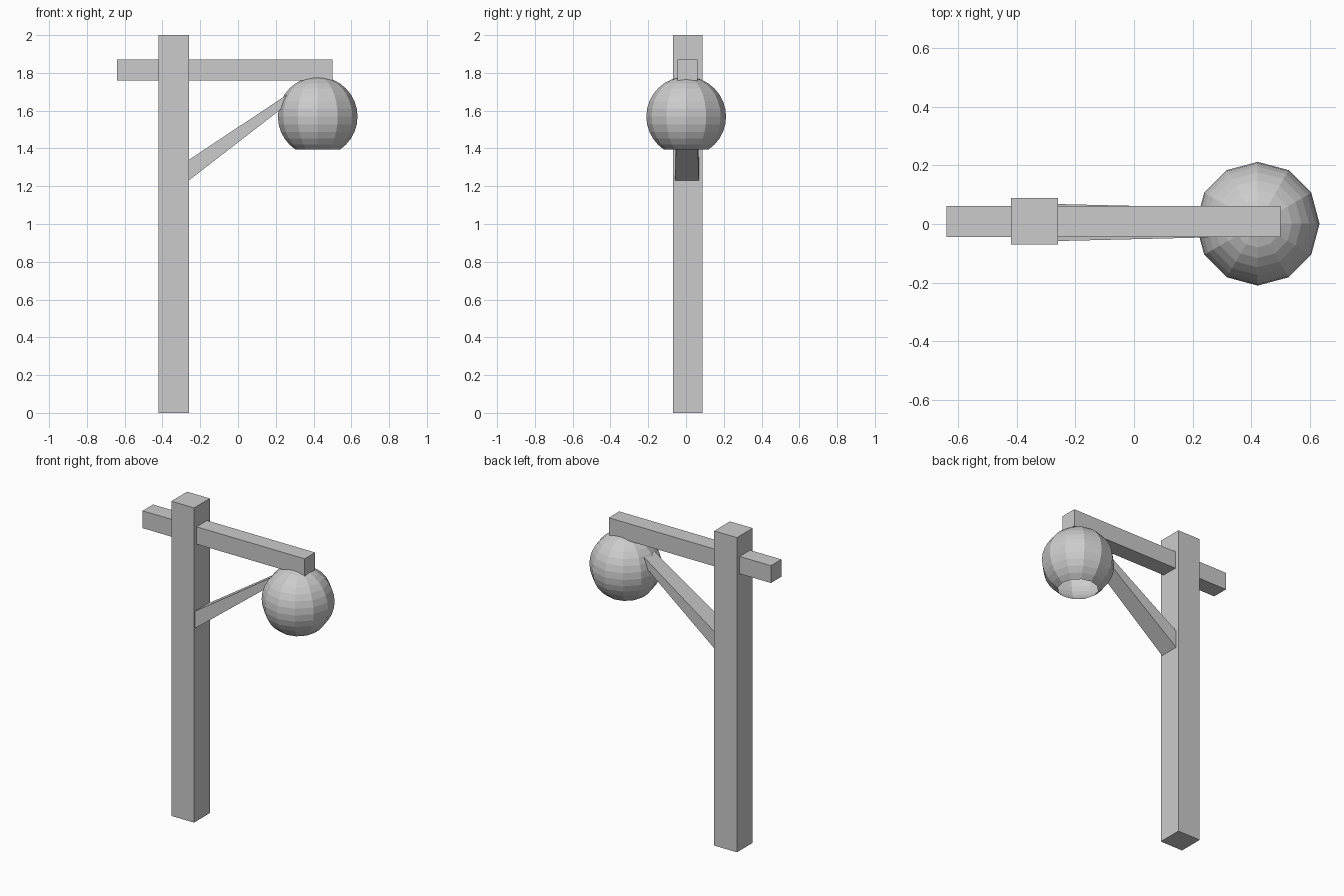
import bpy, bmesh

if "Cube" in bpy.data.objects:
    bpy.data.objects.remove(bpy.data.objects["Cube"])


def finish(name, bm):
    me = bpy.data.meshes.new(name)
    bm.to_mesh(me)
    bm.free()
    ob = bpy.data.objects.new(name, me)
    bpy.context.collection.objects.link(ob)
    return ob


def beam(name, x0, x1, start, end):
    """Beam along x; start and end are (y0, y1, z0, z1) sections."""
    bm = bmesh.new()
    rings = []
    for x, (y0, y1, z0, z1) in ((x0, start), (x1, end)):
        rings.append([bm.verts.new((x, y, z))
                      for y, z in ((y0, z0), (y1, z0), (y1, z1), (y0, z1))])
    a, b = rings
    bm.faces.new(a)
    bm.faces.new(b[::-1])
    for i in range(4):
        j = (i + 1) % 4
        bm.faces.new((a[i], b[i], b[j], a[j]))
    bmesh.ops.recalc_face_normals(bm, faces=bm.faces)
    return finish(name, bm)


# Upright post and horizontal arm
post = (-0.07, 0.088, 0.0, 2.0)
beam("post", -0.42, -0.26, post, post)
arm = (-0.044, 0.061, 1.76, 1.87)
beam("arm", -0.64, 0.50, arm, arm)

# Tapered diagonal brace, sunk into post and lamp
beam("brace", -0.30, 0.37, (-0.059, 0.069, 1.20, 1.313), (-0.043, 0.053, 1.718, 1.758))

# Faceted globe, open at the bottom
bm = bmesh.new()
bmesh.ops.create_uvsphere(bm, u_segments=12, v_segments=16, radius=0.211)
bmesh.ops.delete(bm, geom=[v for v in bm.verts if v.co.z < -0.18], context='VERTS')
globe = finish("lamp_globe", bm)
globe.location = (0.422, 0.001, 1.569)
